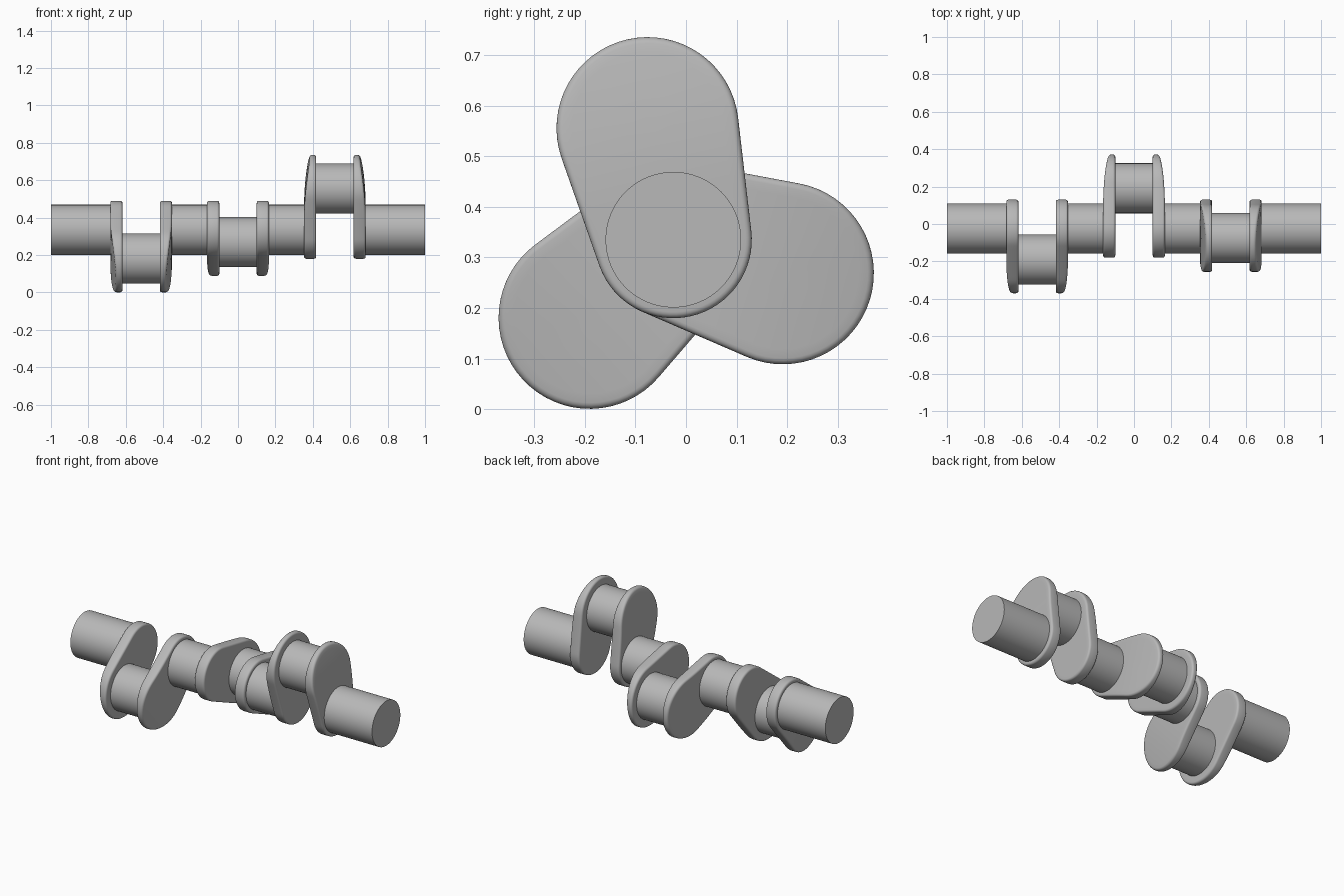
import bpy, bmesh, math
from mathutils import Matrix, Vector

cube = bpy.data.objects.get("Cube")
if cube:
    bpy.data.objects.remove(cube, do_unlink=True)

AXIS_Y, AXIS_Z = -0.025, 0.335     # main shaft centre line
SHAFT_R = 0.134
SMALL_R, LOBE_R = 0.155, 0.18      # web end radii
STROKE = 0.226
INNER, OUTER = 0.1, 0.165          # web faces, measured from the throw centre
THICK = OUTER - INNER
ROUND = 0.012

steel = bpy.data.materials.new("steel_grey")
steel.use_nodes = True
steel.diffuse_color = (0.48, 0.48, 0.48, 1)
steel.node_tree.nodes["Principled BSDF"].inputs["Base Color"].default_value = (0.48, 0.48, 0.48, 1)

parts = []


def add_part(name, bm):
    bmesh.ops.recalc_face_normals(bm, faces=bm.faces)
    mesh = bpy.data.meshes.new(name)
    bm.to_mesh(mesh)
    bm.free()
    mesh.materials.append(steel)
    obj = bpy.data.objects.new(name, mesh)
    bpy.context.scene.collection.objects.link(obj)
    parts.append(obj)


def add_journal(name, x0, x1, y, z):
    bm = bmesh.new()
    place = Matrix.Translation(((x0 + x1) / 2, y, z)) @ Matrix.Rotation(math.pi / 2, 4, 'Y')
    bmesh.ops.create_cone(bm, cap_ends=True, segments=64, radius1=SHAFT_R,
                          radius2=SHAFT_R, depth=x1 - x0, matrix=place)
    add_part(name, bm)


def web_outline(scale, inset):
    """Tangent hull of the two end circles, u along the web, v across it."""
    tilt = math.acos((SMALL_R - LOBE_R) / STROKE)
    ends = ((0, SMALL_R, tilt, 2 * math.pi - tilt), (STROKE, LOBE_R, -tilt, tilt))
    arcs = []
    for centre, radius, a0, a1 in ends:
        r = max(radius - inset, 0) * scale
        angles = [a0 + (a1 - a0) * i / 32 for i in range(33)]
        arcs.append([Vector((centre + r * math.cos(a), r * math.sin(a))) for a in angles])
    points = []
    for arc, following in (arcs, arcs[::-1]):
        points += arc
        points += [arc[-1].lerp(following[0], i / 10) for i in range(1, 10)]
    return points


def taper(u):
    """Outer face falls away in a curve towards the lobe tip."""
    t = max(0, (u - 0.08) / (STROKE + LOBE_R - 0.08))
    return 0.032 * t * t


def add_web(name, centre_x, side, angle):
    # Rings run from the middle of the inner face, round the rim, to the outer face
    arc = [math.pi / 2 * i / 4 for i in range(5)]
    rings = [(0, 0, 0, False), (1, 0.03, 0, False)]
    rings += [(1, ROUND * (1 - math.sin(a)), ROUND * (1 - math.cos(a)), False) for a in arc]
    rings += [(1, ROUND * (1 - math.cos(a)), THICK - ROUND * (1 - math.sin(a)), True) for a in arc]
    rings += [(s, 0.03, THICK, True) for s in (1, 0.7, 0.35, 0)]
    bm = bmesh.new()
    loops = []
    for scale, inset, depth, tapered in rings:
        loop = []
        for u, v in web_outline(scale, inset):
            d = INNER + depth - (taper(u) if tapered else 0)
            loop.append(bm.verts.new((centre_x + side * d,
                                      AXIS_Y + u * math.cos(angle) - v * math.sin(angle),
                                      AXIS_Z + u * math.sin(angle) + v * math.cos(angle))))
        loops.append(loop)
    for a, b in zip(loops, loops[1:]):
        for i in range(len(a)):
            j = (i + 1) % len(a)
            bm.faces.new((a[i], a[j], b[j], b[i]))
    bmesh.ops.remove_doubles(bm, verts=bm.verts, dist=0.00005)
    add_part(name, bm)


# Three throws, spaced a third of a turn apart
throws = (("right", -0.518, 223), ("middle", 0, -17), ("left", 0.518, 103))
for label, x, degrees in throws:
    angle = math.radians(degrees)
    add_journal(label + "_crank_pin", x - INNER - 0.005, x + INNER + 0.005,
                AXIS_Y + STROKE * math.cos(angle), AXIS_Z + STROKE * math.sin(angle))
    for side_name, side in (("right", -1), ("left", 1)):
        add_web(label + "_throw_" + side_name + "_web", x, side, angle)

# Main shaft journals between and beyond the throws
stops = [-1] + [x + s * (OUTER - 0.005) for _, x, _ in throws for s in (-1, 1)] + [1]
for i in range(0, len(stops), 2):
    add_journal("main_journal_" + str(i // 2 + 1), stops[i], stops[i + 1], AXIS_Y, AXIS_Z)

# Smooth shading with crisp rims
bpy.ops.object.select_all(action='DESELECT')
for obj in parts:
    obj.select_set(True)
bpy.context.view_layer.objects.active = parts[0]
bpy.ops.object.shade_smooth_by_angle(angle=math.radians(35))
